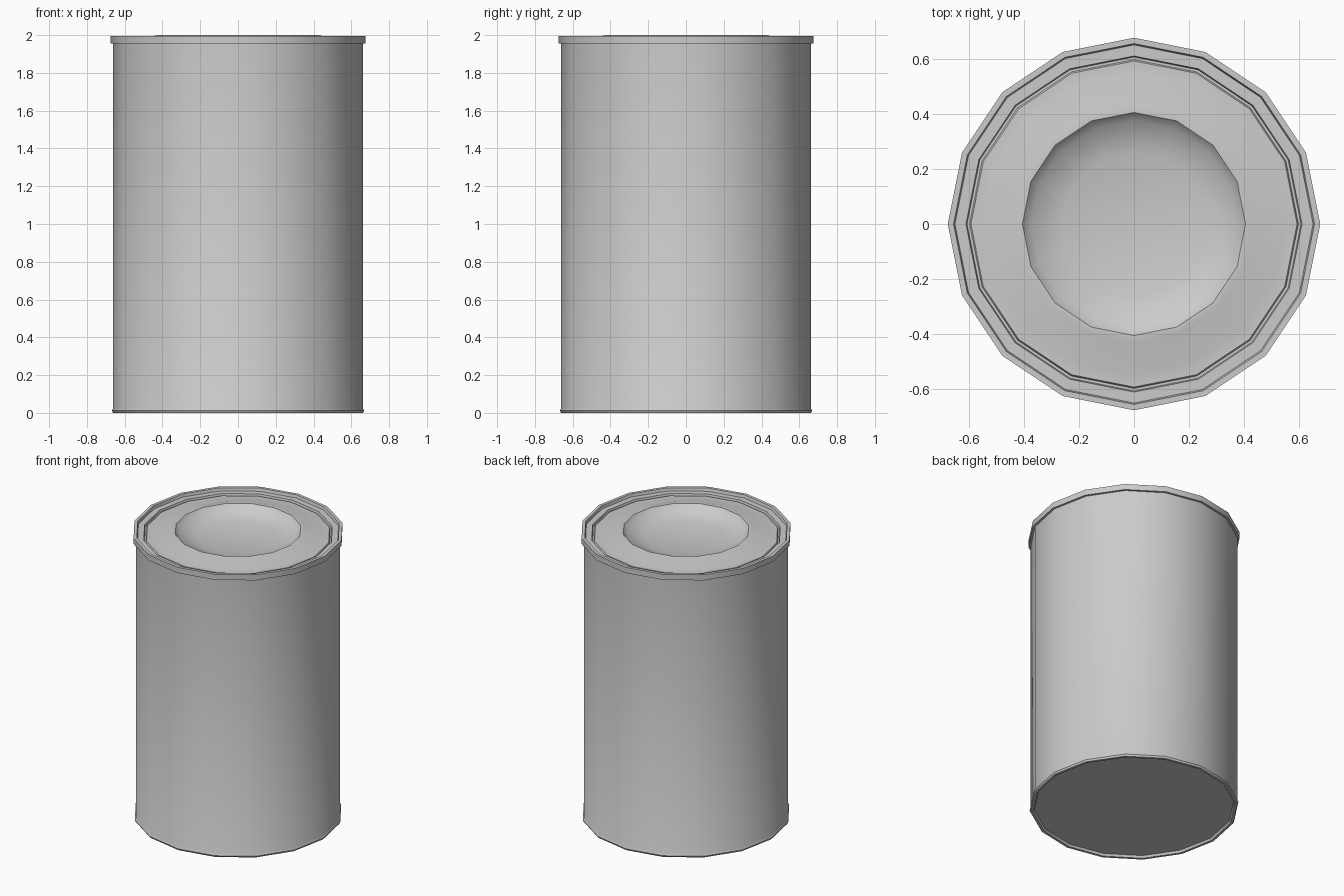
import bpy, bmesh, math

if "Cube" in bpy.data.objects:
    bpy.data.objects.remove(bpy.data.objects["Cube"])

SIDES = 16


def lathe(name, profile, close_ends=(False, False), angle=35):
    """Spin (radius, z) points around z; a zero radius makes a pole."""
    bm = bmesh.new()
    rings = []
    for r, z in profile:
        if r == 0:
            rings.append([bm.verts.new((0, 0, z))] * SIDES)
        else:
            rings.append([bm.verts.new((r * math.cos(2 * math.pi * i / SIDES),
                                        r * math.sin(2 * math.pi * i / SIDES), z))
                          for i in range(SIDES)])
    for a, b in zip(rings, rings[1:]):
        for i in range(SIDES):
            j = (i + 1) % SIDES
            corners = list(dict.fromkeys([a[i], a[j], b[j], b[i]]))
            bm.faces.new(corners)
    bm.normal_update()
    mesh = bpy.data.meshes.new(name)
    bm.to_mesh(mesh)
    bm.free()
    obj = bpy.data.objects.new(name, mesh)
    bpy.context.collection.objects.link(obj)
    bpy.ops.object.select_all(action='DESELECT')
    obj.select_set(True)
    bpy.context.view_layer.objects.active = obj
    bpy.ops.object.shade_smooth_by_angle(angle=math.radians(angle))
    return obj


# Can wall with recessed base, bottom bead and rolled top rim
lathe("can_body", [
    (0, 0.015), (0.637, 0.015), (0.645, 0), (0.662, 0),
    (0.668, 0.012), (0.661, 0.025),
    (0.661, 1.955), (0.676, 1.955), (0.676, 1.995),
    (0.655, 1.995), (0.65, 1.975), (0.61, 1.975)])

# Lid: seam groove, raised sloping ring and shallow dished centre
lathe("lid", [
    (0.61, 1.975), (0.606, 1.958), (0.597, 1.958), (0.592, 1.968),
    (0.545, 1.968), (0.43, 2.0), (0.405, 2.0),
    (0.375, 1.965), (0.26, 1.94), (0.13, 1.925), (0, 1.92)], angle=40)
